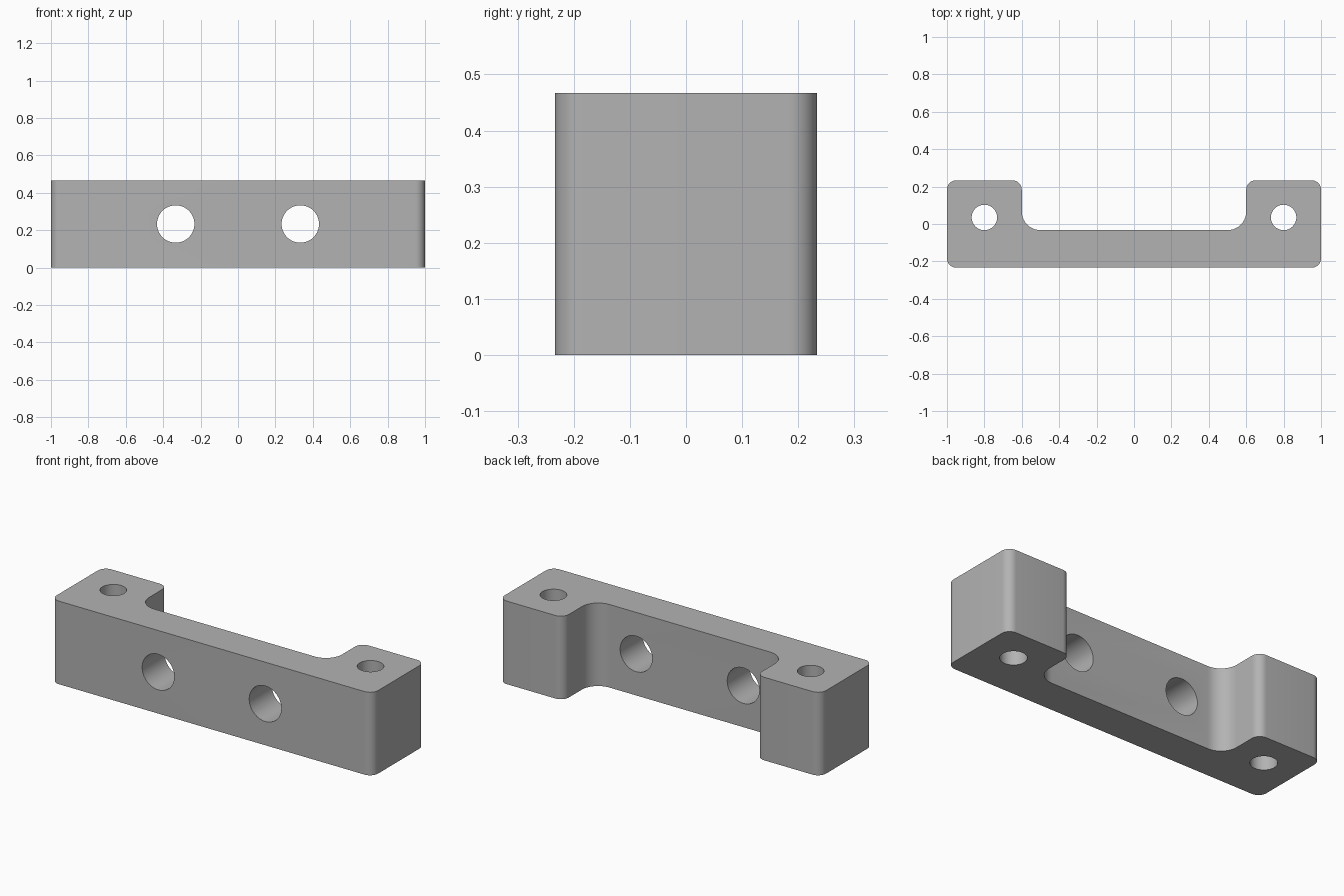
import bpy
import bmesh
import math
from mathutils import Vector

cube = bpy.data.objects.get("Cube")
if cube:
    bpy.data.objects.remove(cube, do_unlink=True)

HEIGHT = 0.467
DEPTH = 0.2335

# Single grey material
grey = bpy.data.materials.new("plain grey")
grey.use_nodes = True
colour = (0.45, 0.45, 0.45, 1)
grey.diffuse_color = colour
grey.node_tree.nodes["Principled BSDF"].inputs["Base Color"].default_value = colour


def rounded_outline(corners, steps=10):
    """Replace each (x, y, radius) right-angle corner with a quarter arc."""
    points = []
    for i, (x, y, r) in enumerate(corners):
        here = Vector((x, y))
        before = (Vector(corners[i - 1][:2]) - here).normalized()
        after = (Vector(corners[(i + 1) % len(corners)][:2]) - here).normalized()
        centre = here + (before + after) * r
        for k in range(steps + 1):
            a = math.pi / 2 * k / steps
            points.append(centre - after * r * math.cos(a) - before * r * math.sin(a))
    return points


# Bracket body: U-shaped outline, extruded upward
half = [(1, -DEPTH, 0.05), (1, DEPTH, 0.05), (0.6, DEPTH, 0.05), (0.6, -0.033, 0.1)]
corners = half + [(-x, y, r) for x, y, r in reversed(half)]
bm = bmesh.new()
base = bm.faces.new([bm.verts.new((p.x, p.y, 0)) for p in rounded_outline(corners)])
top = bmesh.ops.extrude_face_region(bm, geom=[base])["geom"]
bmesh.ops.translate(bm, vec=(0, 0, HEIGHT),
                    verts=[v for v in top if isinstance(v, bmesh.types.BMVert)])
bmesh.ops.recalc_face_normals(bm, faces=bm.faces)
mesh = bpy.data.meshes.new("mounting_bracket")
bm.to_mesh(mesh)
bm.free()
bracket = bpy.data.objects.new("mounting_bracket", mesh)
bpy.context.collection.objects.link(bracket)
mesh.materials.append(grey)


def drill(location, radius, rotation=(0, 0, 0)):
    """Cut a round through hole in the bracket."""
    bpy.ops.mesh.primitive_cylinder_add(vertices=48, radius=radius, depth=1,
                                        location=location, rotation=rotation)
    cutter = bpy.context.object
    cutter.name = "hole_cutter"
    cutter.hide_render = True
    cutter.data.materials.append(grey)
    bpy.ops.object.select_all(action="DESELECT")
    bracket.select_set(True)
    bpy.context.view_layer.objects.active = bracket
    cut = bracket.modifiers.new("hole", "BOOLEAN")
    cut.operation = "DIFFERENCE"
    cut.solver = "EXACT"
    cut.object = cutter
    bpy.ops.object.modifier_apply(modifier=cut.name)
    bpy.data.objects.remove(cutter, do_unlink=True)


# Vertical bolt holes in the ends, horizontal holes through the web
for side in (-1, 1):
    drill((side * 0.8, 0.035, HEIGHT / 2), 0.068)
    drill((side * 0.333, 0, HEIGHT / 2), 0.1, (math.pi / 2, 0, 0))

bpy.ops.object.shade_smooth_by_angle(angle=math.radians(30))
